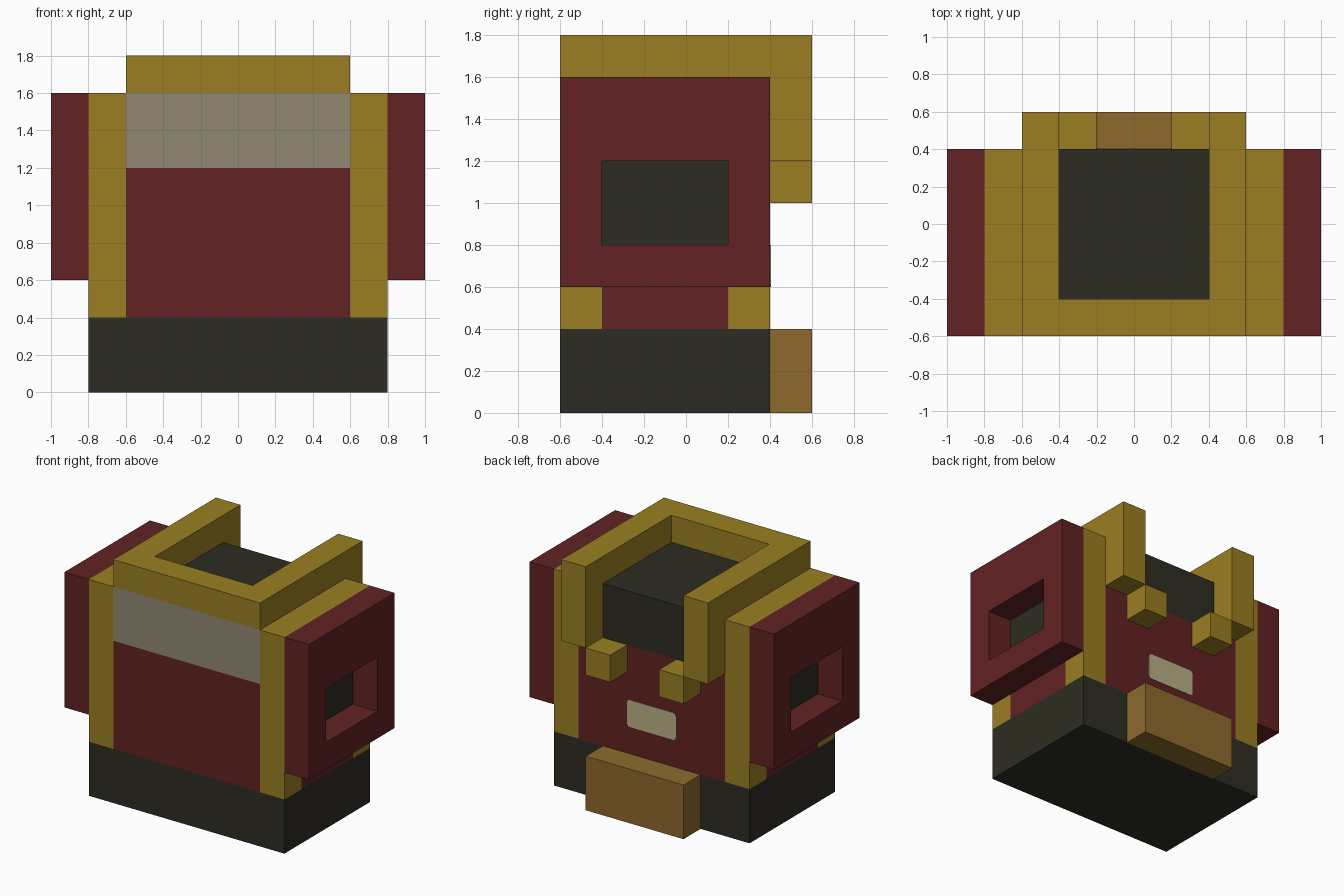
import bpy, bmesh, math

if "Cube" in bpy.data.objects:
    bpy.data.objects.remove(bpy.data.objects["Cube"])


def material(name, rgb):
    m = bpy.data.materials.new(name)
    lin = [(c / 255 / 12.92) if c < 11 else ((c / 255 + 0.055) / 1.055) ** 2.4 for c in rgb]
    m.diffuse_color = (*lin, 1)
    m.use_nodes = True
    m.node_tree.nodes["Principled BSDF"].inputs["Base Color"].default_value = m.diffuse_color
    return m


MAROON = material("maroon", (98, 34, 35))
GOLD = material("gold", (155, 127, 34))
DARK = material("charcoal", (45, 44, 34))
GREY = material("warm_grey", (146, 136, 116))
BROWN = material("brown", (142, 106, 44))
CREAM = material("cream", (186, 176, 132))


def finish(name, bm, mat):
    bmesh.ops.recalc_face_normals(bm, faces=bm.faces)
    me = bpy.data.meshes.new(name)
    bm.to_mesh(me)
    bm.free()
    me.materials.append(mat)
    ob = bpy.data.objects.new(name, me)
    bpy.context.collection.objects.link(ob)
    return ob


def prism(name, pts, mat, depth):
    """Extrude a closed 3D outline along a vector."""
    bm = bmesh.new()
    face = bm.faces.new([bm.verts.new(p) for p in pts])
    ext = bmesh.ops.extrude_face_region(bm, geom=[face], use_keep_orig=True)
    moved = [v for v in ext["geom"] if isinstance(v, bmesh.types.BMVert)]
    bmesh.ops.translate(bm, vec=depth, verts=moved)
    return finish(name, bm, mat)


def box(name, x, y, z, mat):
    pts = [(x[0], y[0], z[0]), (x[1], y[0], z[0]), (x[1], y[1], z[0]), (x[0], y[1], z[0])]
    return prism(name, pts, mat, (0, 0, z[1] - z[0]))


def frame(name, x, outer, inner, mat):
    """Rectangular plate in the YZ plane with a square hole right through."""
    def corners(r):
        (y0, y1), (z0, z1) = r
        return [(y0, z0), (y1, z0), (y1, z1), (y0, z1)]
    bm = bmesh.new()
    o, i = ([[bm.verts.new((px, *c)) for c in corners(r)] for px in x] for r in (outer, inner))
    for k in range(4):
        n = (k + 1) % 4
        for a, b in ((o[0], i[0]), (o[1], i[1]), (o[0], o[1]), (i[0], i[1])):
            bm.faces.new((a[k], a[n], b[n], b[k]))
    return finish(name, bm, mat)


# Central body
box("base", (-.8, .8), (-.6, .4), (0, .4), DARK)
box("torso", (-.6, .6), (-.6, .4), (.4, 1.2), MAROON)
box("front_panel", (-.6, .6), (-.6, -.4), (1.2, 1.6), GREY)
box("inner_block", (-.6, .6), (-.4, .4), (1.2, 1.6), DARK)
box("rear_box", (-.4, .4), (.4, .6), (0, .4), BROWN)

# U-shaped collar open at the back
prism("collar", [(-.6, -.6, 1.6), (.6, -.6, 1.6), (.6, .6, 1.6), (.4, .6, 1.6),
                 (.4, -.4, 1.6), (-.4, -.4, 1.6), (-.4, .6, 1.6), (-.6, .6, 1.6)],
      GOLD, (0, 0, .2))

# Mirrored side parts
for s, side in ((-1, "left"), (1, "right")):
    def span(a, b):
        return tuple(sorted((s * a, s * b)))
    box(side + "_collar_drop", span(.4, .6), (.4, .6), (1.2, 1.6), GOLD)
    box(side + "_clasp", span(.2, .4), (.4, .6), (1.0, 1.2), GOLD)
    box(side + "_front_post", span(.6, .8), (-.6, -.4), (.4, 1.6), GOLD)
    box(side + "_back_post", span(.6, .8), (.2, .4), (.4, 1.6), GOLD)
    box(side + "_top_rail", span(.6, .8), (-.4, .2), (1.2, 1.6), GOLD)
    box(side + "_window", span(.6, .8), (-.4, .2), (.8, 1.2), DARK)
    box(side + "_lower_panel", span(.6, .8), (-.4, .2), (.4, .8), MAROON)
    frame(side + "_pod", span(.8, 1), ((-.6, .4), (.6, 1.6)), ((-.4, .2), (.8, 1.2)), MAROON)

# Thin rounded label on the back
r = .025
label = []
for cx, cz, start in ((1, 1, 0), (-1, 1, 90), (-1, -1, 180), (1, -1, 270)):
    for k in range(4):
        a = math.radians(start + 30 * k)
        label.append((cx * (.2 - r) + r * math.cos(a), .4, .7 + cz * (.1 - r) + r * math.sin(a)))
prism("back_label", label, CREAM, (0, .004, 0))
